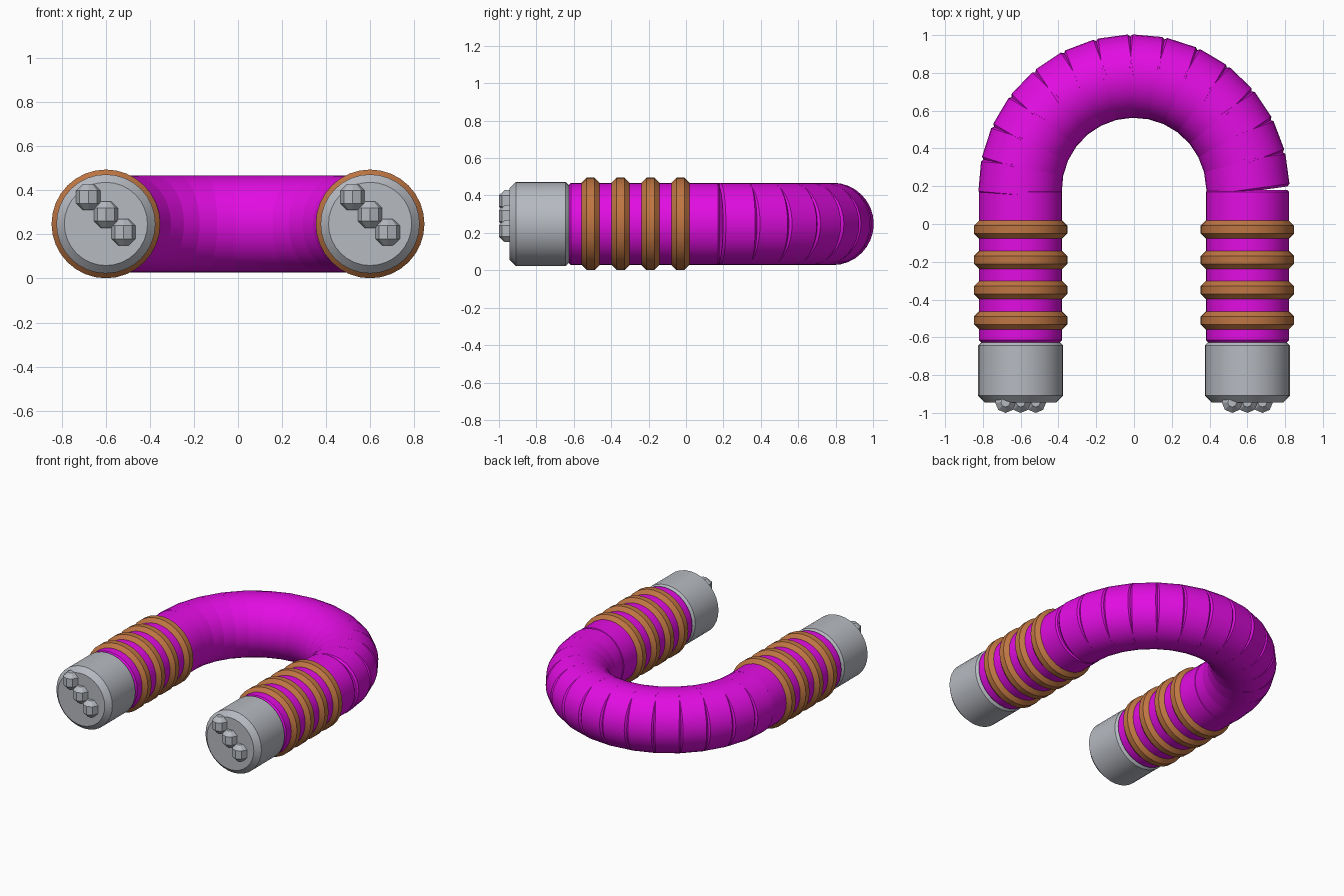
import bpy, bmesh
from math import sin, cos, pi, radians
from mathutils import Matrix

cube = bpy.data.objects.get("Cube")
if cube:
    bpy.data.objects.remove(cube, do_unlink=True)

AXIS_X, AXIS_Z, TUBE_R = 0.6, 0.248, 0.22
BEND_Y = 0.18


def material(name, rgb):
    m = bpy.data.materials.new(name)
    m.use_nodes = True
    m.diffuse_color = (*rgb, 1)
    bsdf = m.node_tree.nodes["Principled BSDF"]
    bsdf.inputs["Base Color"].default_value = (*rgb, 1)
    bsdf.inputs["Roughness"].default_value = 0.6
    return m


magenta = material("magenta", (0.76, 0.004, 0.76))
copper = material("copper brown", (0.52, 0.18, 0.055))
steel = material("steel grey", (0.47, 0.49, 0.53))


def lathe(name, profile, mat, matrix, sides=32, ring=False, smooth=True):
    """Turn (radius, y) points about the y axis; a ring closes on itself, else ends are capped."""
    bm = bmesh.new()
    loops = []
    for r, y in profile:
        angles = [2 * pi * i / sides for i in range(sides)]
        loops.append([bm.verts.new((r * cos(a), y, r * sin(a))) for a in angles])
    pairs = list(zip(loops, loops[1:]))
    if ring:
        pairs.append((loops[-1], loops[0]))
    else:
        bm.faces.new(loops[0])
        bm.faces.new(loops[-1])
    for a, b in pairs:
        for i in range(sides):
            j = (i + 1) % sides
            bm.faces.new((a[i], a[j], b[j], b[i]))
    bmesh.ops.recalc_face_normals(bm, faces=bm.faces)
    mesh = bpy.data.meshes.new(name)
    bm.to_mesh(mesh)
    bm.free()
    mesh.materials.append(mat)
    obj = bpy.data.objects.new(name, mesh)
    bpy.context.collection.objects.link(obj)
    obj.matrix_world = matrix
    if smooth:
        bpy.ops.object.select_all(action='DESELECT')
        obj.select_set(True)
        bpy.context.view_layer.objects.active = obj
        bpy.ops.object.shade_smooth_by_angle(angle=radians(30))
    return obj


def bevelled(r, y0, y1, b0, b1):
    return [(r - b0, y0), (r, y0 + b0), (r, y1 - b1), (r - b1, y1)]


# Bend: short overlapping tube sections fanned round the half circle
SECTIONS = 14
step = pi / SECTIONS
half = 0.092
for k in range(SECTIONS):
    a = step * (k + 0.5) + radians(1.4)
    place = (Matrix.Translation((0, BEND_Y, AXIS_Z)) @ Matrix.Rotation(a, 4, 'Z')
             @ Matrix.Translation((AXIS_X, 0, 0)))
    lathe(f"bend_section_{k + 1}", bevelled(TUBE_R, -half, half, 0.013, 0.013), magenta, place)

# Octagonal cross-section of the coil rings
coil = [(0.196 + 0.055 * cos(pi / 8 + i * pi / 4), 0.055 * sin(pi / 8 + i * pi / 4))
        for i in range(8)]
stud = [(0.024, -0.06), (0.055, -0.03), (0.055, 0.03), (0.024, 0.06)]

for side, x in (("left", AXIS_X), ("right", -AXIS_X)):
    leg = Matrix.Translation((x, 0, AXIS_Z))
    lathe(side + "_leg", bevelled(TUBE_R, -0.63, BEND_Y, 0.015, 0.01), magenta, leg)
    lathe(side + "_end_cap", bevelled(0.225, -0.945, -0.625, 0.036, 0.018), steel, leg)

    # Coils wrapped round the leg
    for k in range(4):
        lathe(f"{side}_coil_{k + 1}", coil, copper,
              leg @ Matrix.Translation((0, -0.03 - 0.16 * k, 0)), ring=True)

    # Diagonal row of faceted studs on the cap face
    for k in (-1, 0, 1):
        place = (leg @ Matrix.Translation((0.08 * k, -0.945, 0.042 - 0.08 * k))
                 @ Matrix.Rotation(pi / 2, 4, 'X'))
        lathe(f"{side}_stud_{k + 2}", stud, steel, place, sides=8, smooth=False)
